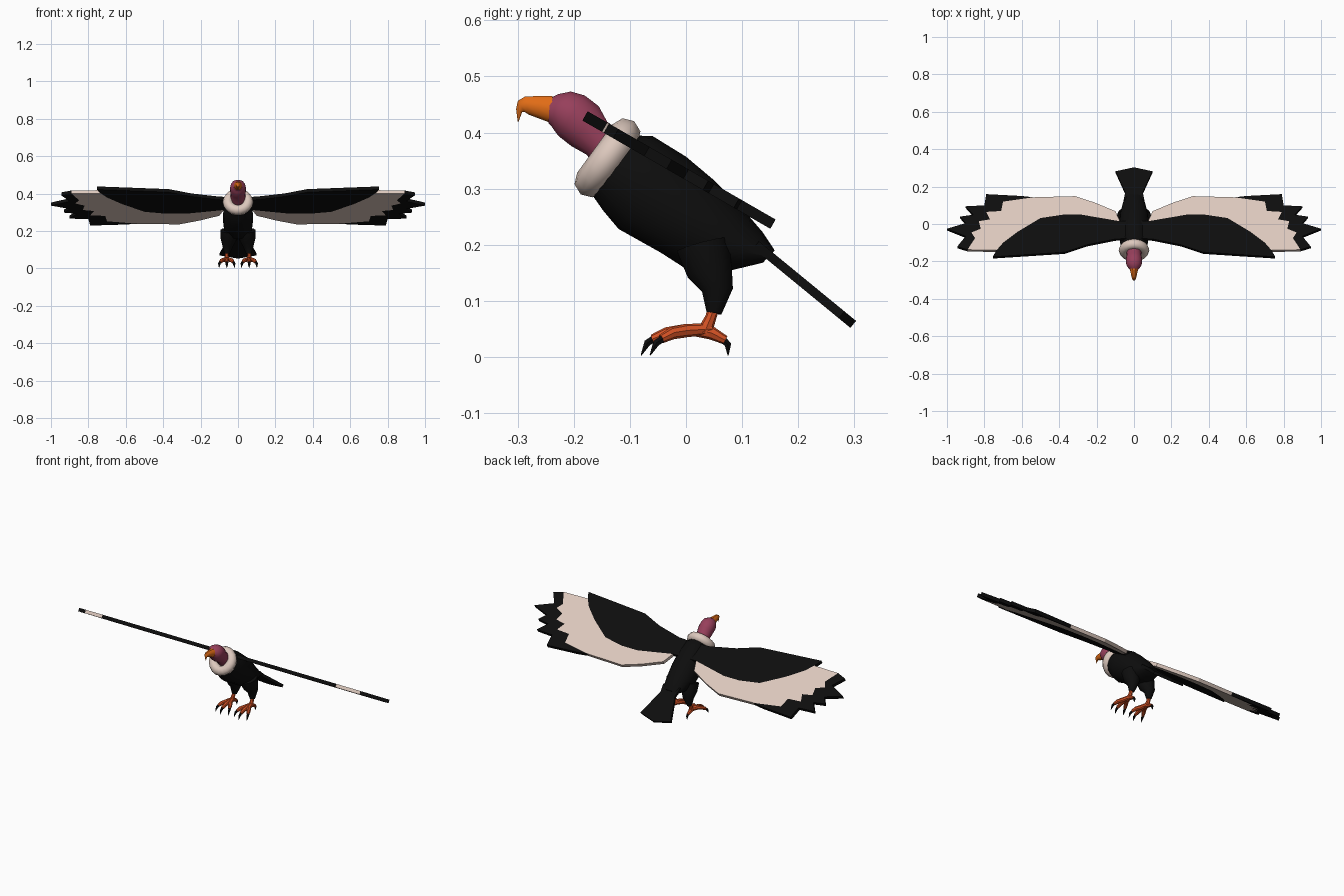
import bpy, bmesh, math
from mathutils import Vector

if "Cube" in bpy.data.objects:
    bpy.data.objects.remove(bpy.data.objects["Cube"])


def material(name, rgb):
    m = bpy.data.materials.new(name)
    m.diffuse_color = (*rgb, 1)
    m.use_nodes = True
    m.node_tree.nodes["Principled BSDF"].inputs["Base Color"].default_value = m.diffuse_color
    return m


BLACK = material("black_feather", (0.004, 0.004, 0.004))
CREAM = material("cream_feather", (0.72, 0.58, 0.51))
PURPLE = material("purple_skin", (0.31, 0.05, 0.105))
BEAK = material("beak_orange", (0.75, 0.15, 0.008))
LEG = material("leg_orange", (0.66, 0.085, 0.018))


def finish(name, bm, mats, angle=40):
    bmesh.ops.recalc_face_normals(bm, faces=bm.faces[:])
    me = bpy.data.meshes.new(name)
    bm.to_mesh(me)
    bm.free()
    ob = bpy.data.objects.new(name, me)
    bpy.context.collection.objects.link(ob)
    for m in mats:
        me.materials.append(m)
    bpy.ops.object.select_all(action='DESELECT')
    ob.select_set(True)
    bpy.context.view_layer.objects.active = ob
    if angle:
        bpy.ops.object.shade_smooth_by_angle(angle=math.radians(angle))
    return ob


def skin(bm, rings):
    # join rings of points into a closed tube
    vs = [[bm.verts.new(p) for p in r] for r in rings]
    n = len(vs[0])
    for a, b in zip(vs, vs[1:]):
        for i in range(n):
            j = (i + 1) % n
            bm.faces.new((a[i], a[j], b[j], b[i]))
    bm.faces.new(vs[0][::-1])
    bm.faces.new(vs[-1])


def loft(name, sections, mat, n=12):
    # each section: top (y, z), bottom (y, z), half width
    bm = bmesh.new()
    rings = []
    for t, b, w in sections:
        t, b = Vector((0, *t)), Vector((0, *b))
        c, h = (t + b) / 2, (t - b) / 2
        rings.append([c + h * math.sin(a) + Vector((w * math.cos(a), 0, 0))
                      for a in (math.tau * i / n for i in range(n))])
    skin(bm, rings)
    return finish(name, bm, [mat])


def tube(name, path, mat, n=8):
    # each path entry: x, y, z, radius
    bm = bmesh.new()
    pts = [Vector(p[:3]) for p in path]
    rings = []
    for i, p in enumerate(pts):
        d = (pts[min(i + 1, len(pts) - 1)] - pts[max(i - 1, 0)]).normalized()
        u = (Vector((1, 0, 0)) - d * d.x).normalized()
        v = d.cross(u)
        r = path[i][3]
        rings.append([p + r * (u * math.cos(a) + v * math.sin(a))
                      for a in (math.tau * k / n for k in range(n))])
    skin(bm, rings)
    return finish(name, bm, [mat])


def mirror(ob):
    ob.modifiers.new("mirror", 'MIRROR')


def plate(name, polys, height, thick, mats):
    # flat polygons sharing edges, given thickness
    bm = bmesh.new()
    cache = {}
    for k, poly in enumerate(polys):
        vs = []
        for x, y in poly:
            if (x, y) not in cache:
                cache[(x, y)] = bm.verts.new((x, y, height(y)))
            vs.append(cache[(x, y)])
        bm.faces.new(vs).material_index = k
    ob = finish(name, bm, mats, 0)
    s = ob.modifiers.new("thickness", 'SOLIDIFY')
    s.thickness, s.offset = thick, 0
    return ob


# body
loft("body", [
    ((-.125, .395), (-.175, .30), .055),
    ((-.06, .394), (-.147, .26), .074),
    ((0, .357), (-.12, .228), .08),
    ((.05, .315), (-.045, .186), .08),
    ((.10, .265), (0, .157), .075),
    ((.137, .222), (.07, .152), .062),
    ((.158, .19), (.137, .168), .048)], BLACK, 16)

# wings: dark coverts, pale band, dark primary feathers
lead = [(0, -.08), (.1, -.085), (.25, -.115), (.37, -.155), (.755, -.18)]
covert_edge = [(.735, -.145), (.70, -.105), (.62, -.045), (.5, .027),
               (.38, .045), (.28, .045), (.075, .01)]
zigzag = [(.89, -.142), (.85, -.08), (.87, -.05), (.82, -.03), (.83, .01),
          (.77, .02), (.79, .06), (.71, .065), (.70, .115), (.54, .138)]
trail = [(.315, .144), (.21, .11), (.10, .064)]
tips = [(.945, -.125), (.90, -.07), (1, -.03), (.90, 0), (.93, .035),
        (.86, .045), (.90, .09), (.80, .095), (.79, .155), (.6, .145)]
wings = plate("wings",
              [lead + covert_edge + [(0, .01)],
               covert_edge[::-1] + zigzag + trail,
               zigzag[:1] + tips + zigzag[:0:-1]],
              lambda y: .326 - .576 * y, .019, [BLACK, CREAM, BLACK])
mirror(wings)

# tail fan
tail_half = [(.055, .125), (.047, .165), (.098, .277)]
plate("tail", [tail_half + [(0, .298)] + [(-x, y) for x, y in tail_half[::-1]]],
      lambda y: .20 - .82 * (y - .125), .016, [BLACK])

# neck ruff
bpy.ops.mesh.primitive_torus_add(
    major_segments=18, minor_segments=8, major_radius=.054, minor_radius=.028,
    location=(0, -.14, .355), rotation=(math.atan2(.81, .59), 0, 0))
ruff = bpy.context.object
ruff.name = "neck_ruff"
ruff.data.materials.append(CREAM)
bpy.ops.object.shade_smooth_by_angle(angle=math.radians(50))

# head and neck
loft("head", [
    ((-.09, .385), (-.15, .325), .04),
    ((-.14, .42), (-.178, .36), .039),
    ((-.155, .448), (-.205, .375), .042),
    ((-.18, .467), (-.228, .393), .043),
    ((-.205, .474), (-.236, .404), .04),
    ((-.228, .469), (-.24, .411), .031),
    ((-.243, .461), (-.245, .416), .022)], PURPLE, 14)

# hooked beak
loft("beak", [
    ((-.238, .466), (-.233, .413), .024),
    ((-.265, .466), (-.262, .424), .017),
    ((-.287, .465), (-.28, .431), .013),
    ((-.300, .457), (-.287, .436), .010),
    ((-.303, .442), (-.292, .436), .006),
    ((-.300, .42), (-.298, .42), .001)], BEAK, 10)

# feathered thighs and bare shanks
mirror(tube("thigh", [(.045, .03, .20, .05), (.05, .042, .155, .043),
                      (.055, .056, .12, .029), (.058, .05, .078, .014)], BLACK, 10))
mirror(tube("shank", [(.058, .052, .095, .010), (.06, .044, .07, .010),
                      (.06, .032, .042, .014)], LEG))

# three front toes with claws
for side, dx, dy in (("inner", -.036, .016), ("middle", 0, 0), ("outer", .036, .016)):
    x = .06
    mirror(tube(side + "_toe", [
        (x, .045, .05, .010), (x + dx * .3, .0, .047, .012),
        (x + dx * .75, -.035 + dy * .6, .042, .011),
        (x + dx, -.06 + dy, .032, .008)], LEG))
    mirror(tube(side + "_claw", [
        (x + dx * .95, -.052 + dy, .036, .007), (x + dx * 1.1, -.069 + dy, .025, .007),
        (x + dx * 1.15, -.08 + dy, .003, .001)], BLACK, 6))

# hind toe with claw
mirror(tube("hind_toe", [(.06, .02, .048, .012), (.06, .045, .043, .012),
                         (.06, .07, .03, .008)], LEG))
mirror(tube("hind_claw", [(.06, .063, .034, .007), (.06, .075, .022, .007),
                          (.06, .075, .003, .001)], BLACK, 6))
